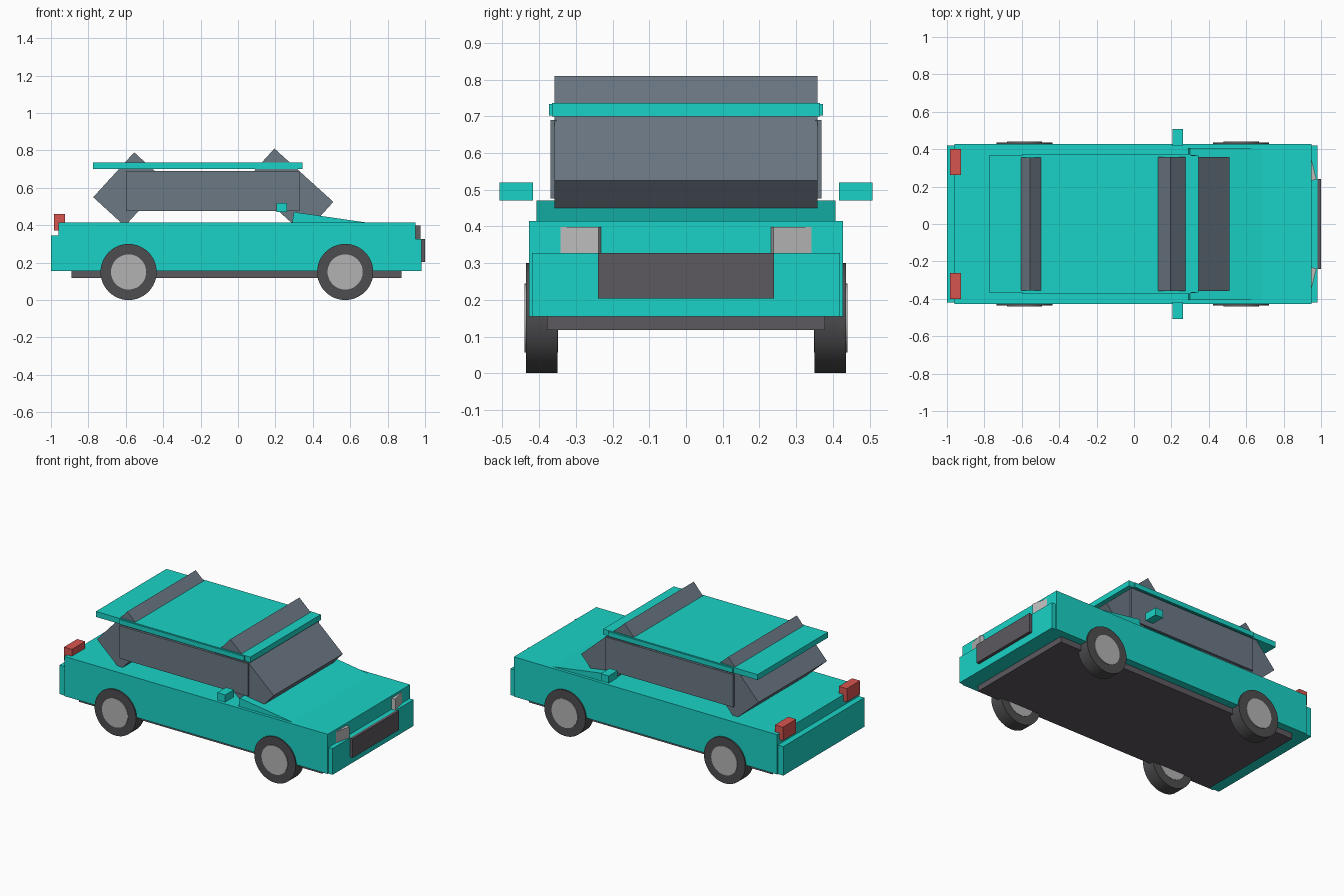
import bpy
from math import pi

if "Cube" in bpy.data.objects:
    bpy.data.objects.remove(bpy.data.objects["Cube"])


def mat(name, r, g, b):
    m = bpy.data.materials.new(name)
    m.diffuse_color = (r, g, b, 1)
    m.use_nodes = True
    m.node_tree.nodes["Principled BSDF"].inputs["Base Color"].default_value = m.diffuse_color
    return m


PAINT = mat("teal_paint", 0.01, 0.65, 0.57)
GLASS = mat("tinted_glass", 0.15, 0.19, 0.23)
TRIM = mat("dark_trim", 0.11, 0.10, 0.115)
RUBBER = mat("rubber", 0.075, 0.075, 0.08)
RIM = mat("rim", 0.45, 0.45, 0.45)
LAMP = mat("lamp", 0.5, 0.5, 0.5)
RED = mat("red_lamp", 0.68, 0.09, 0.08)


def block(name, center, size, material, rot=(0, 0, 0)):
    bpy.ops.mesh.primitive_cube_add(size=1, location=center)
    o = bpy.context.object
    o.name = name
    o.scale = size
    bpy.ops.object.transform_apply(location=False, rotation=False, scale=True)
    o.rotation_euler = rot
    o.data.materials.append(material)
    return o


def span(name, x, y, z, material):
    """Box given by its extents along each axis."""
    pairs = (x, y, z)
    return block(name, [(a + b) / 2 for a, b in pairs],
                 [abs(b - a) for a, b in pairs], material)


def disc(name, x, y, radius, depth, material):
    bpy.ops.mesh.primitive_cylinder_add(vertices=48, radius=radius, depth=depth,
                                        location=(x, y, 0.15),
                                        rotation=(pi / 2, 0, 0))
    o = bpy.context.object
    o.name = name
    o.data.materials.append(material)
    bpy.ops.object.shade_smooth_by_angle()


# Lower body, bumpers, underbody and grille
span("body", (-0.96, 0.95), (-0.427, 0.427), (0.155, 0.415), PAINT)
span("rear_bumper", (-1.0, -0.95), (-0.42, 0.42), (0.155, 0.345), PAINT)
span("front_bumper", (0.94, 0.98), (-0.42, 0.42), (0.155, 0.327), PAINT)
span("underbody", (-0.89, 0.875), (-0.378, 0.378), (0.118, 0.17), TRIM)
span("grille", (0.97, 1.0), (-0.24, 0.24), (0.203, 0.327), TRIM)

# Sloped hood panel
block("hood", (0.487, 0, 0.413), (0.39, 0.815, 0.06), PAINT, (0, 0.145, 0))

# Tilted thick windscreens piercing the roof
block("windscreen", (0.274, 0, 0.581), (0.425, 0.716, 0.233), GLASS, (0, 0.735, 0))
block("rear_window", (-0.58, 0, 0.5925), (0.325, 0.71, 0.229), GLASS, (0, -0.831, 0))

# Roof slab
span("roof", (-0.775, 0.345), (-0.365, 0.365), (0.70, 0.736), PAINT)

# Parts mirrored on both sides
for s, side in ((-1, "right"), (1, "left")):
    span("side_window_" + side, (-0.6, 0.33), (s * 0.353, s * 0.369), (0.476, 0.69), GLASS)
    span("roof_rail_" + side, (-0.6, 0.305), (s * 0.36, s * 0.373), (0.702, 0.733), PAINT)
    span("mirror_" + side, (0.205, 0.262), (s * 0.417, s * 0.508), (0.471, 0.52), PAINT)
    span("tail_light_" + side, (-0.983, -0.925), (s * 0.262, s * 0.40), (0.372, 0.46), RED)
    block("headlight_" + side, (0.948, s * 0.287, 0.362), (0.03, 0.108, 0.074), LAMP,
          (0, 0, s * 0.24))
    # Wheels
    for x, end in ((-0.585, "rear"), (0.573, "front")):
        disc(f"tyre_{end}_{side}", x, s * 0.393, 0.15, 0.086, RUBBER)
        disc(f"hub_{end}_{side}", x, s * 0.394, 0.094, 0.092, RIM)
